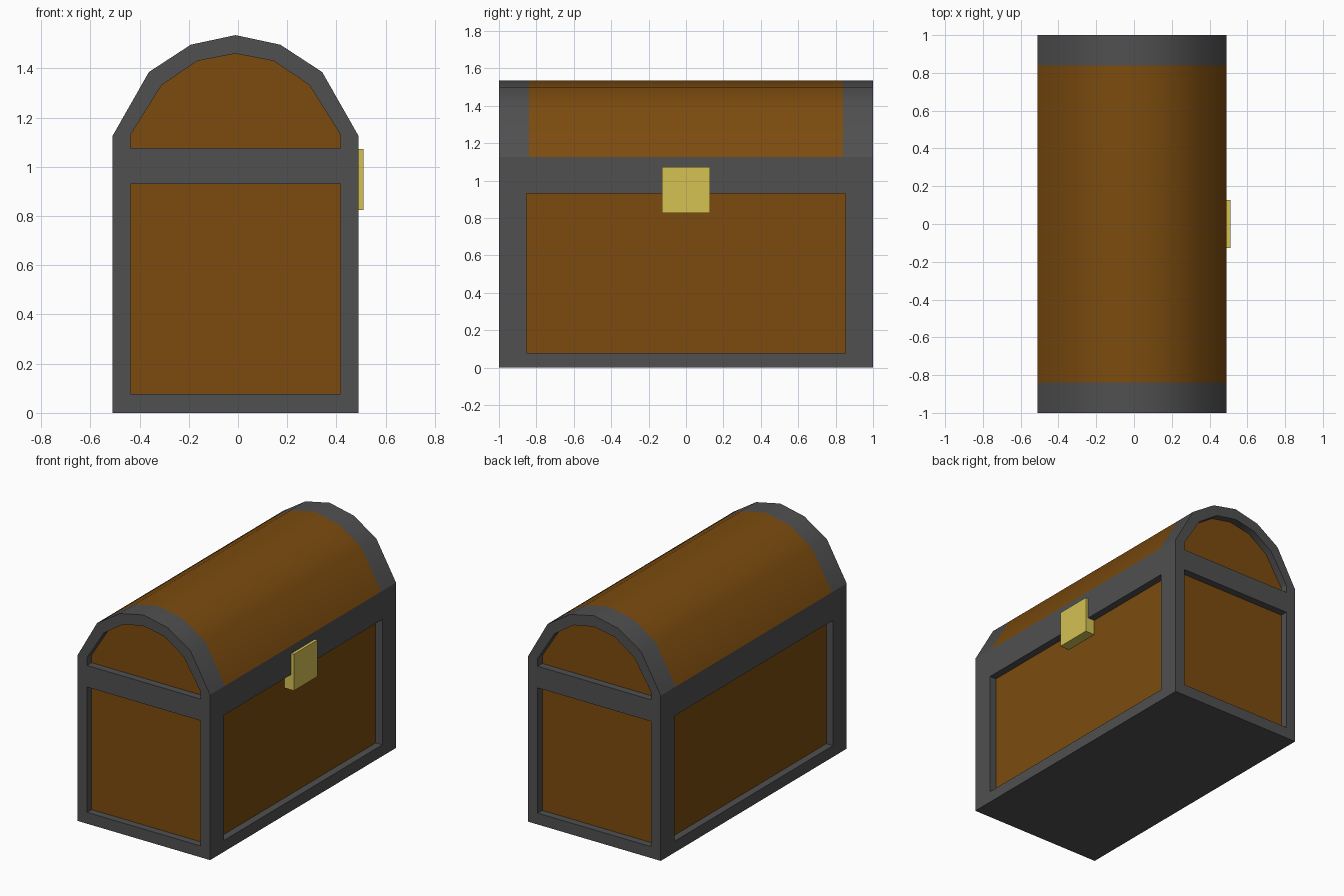
import bpy, bmesh, math

cube = bpy.data.objects.get("Cube")
if cube:
    bpy.data.objects.remove(cube)


def material(name, rgb):
    m = bpy.data.materials.new(name)
    m.use_nodes = True
    m.diffuse_color = (*rgb, 1)
    bsdf = m.node_tree.nodes["Principled BSDF"]
    bsdf.inputs["Base Color"].default_value = (*rgb, 1)
    bsdf.inputs["Roughness"].default_value = 0.8
    return m


MATS = [material("dark iron", (0.08, 0.08, 0.08)),
        material("brown wood", (0.2, 0.071, 0.0045))]
BRASS = material("brass", (0.66, 0.54, 0.087))
IRON, WOOD = 0, 1

CX = -0.01        # centre of the chest body; the lock sticks out on +x
DEPTH = 0.05      # recess of the panels
HALF, LONG = 0.5, 1.0
RAIL, EAVE = 1.0, 1.125


def arch(half):
    """Mirror a half profile (right side up to the ridge) into a full arch."""
    return half + [(-x, z) for x, z in reversed(half[:-1])]


def rect(w, z0, z1):
    return [(-w, z0), (w, z0), (w, z1), (-w, z1)]


def make_object(name, bm, mats):
    bmesh.ops.remove_doubles(bm, verts=bm.verts, dist=0.0005)
    bmesh.ops.recalc_face_normals(bm, faces=bm.faces)
    mesh = bpy.data.meshes.new(name)
    bm.to_mesh(mesh)
    bm.free()
    for m in mats:
        mesh.materials.append(m)
    ob = bpy.data.objects.new(name, mesh)
    bpy.context.collection.objects.link(ob)
    return ob


def face(bm, pts, mat):
    f = bm.faces.new([bm.verts.new(p) for p in pts])
    f.material_index = mat


def recessed_panel(bm, outer, inner, place):
    """Iron frame between two outlines, with a sunken wood panel."""
    rings = [[place(u, z, 0) for u, z in outer],
             [place(u, z, 0) for u, z in inner],
             [place(u, z, DEPTH) for u, z in inner]]
    n = len(outer)
    for a, b in zip(rings, rings[1:]):
        for i in range(n):
            j = (i + 1) % n
            face(bm, (a[i], a[j], b[j], b[i]), IRON)
    face(bm, rings[2], WOOD)


lid_outer = arch([(HALF, RAIL), (HALF, EAVE), (0.352, 1.385), (0.182, 1.496), (0, 1.535)])
lid_inner = arch([(0.427, 1.077), (0.427, 1.13), (0.3, 1.332), (0.155, 1.43), (0, 1.46)])

bm = bmesh.new()
for s in (-1, 1):
    # Ends: square lower panel and arched lid panel
    end = lambda u, z, d: (CX + u, s * (LONG - d), z)
    recessed_panel(bm, rect(HALF, 0, RAIL), rect(0.427, 0.077, 0.93), end)
    recessed_panel(bm, lid_outer, lid_inner, end)
    # Long sides
    side = lambda u, z, d: (CX + s * (HALF - d), u, z)
    recessed_panel(bm, rect(LONG, 0, RAIL), rect(0.853, 0.077, 0.93), side)

# Lid skin: iron bands at both ends, wood between, iron rails under the eaves
bands = [-LONG, -0.84, 0.84, LONG]
for (x0, z0), (x1, z1) in zip(lid_outer, lid_outer[1:]):
    for k in range(3):
        ya, yb = bands[k], bands[k + 1]
        wood = k == 1 and max(z0, z1) > EAVE
        face(bm, ((CX + x0, ya, z0), (CX + x0, yb, z0),
                  (CX + x1, yb, z1), (CX + x1, ya, z1)), WOOD if wood else IRON)

# Bottom
face(bm, [(CX + x, y, 0) for x, y in rect(HALF, -LONG, LONG)], IRON)
chest = make_object("chest", bm, MATS)

# Rounded lid, crisp eaves and frames
bpy.ops.object.select_all(action='DESELECT')
chest.select_set(True)
bpy.context.view_layer.objects.active = chest
bpy.ops.object.shade_smooth_by_angle(angle=math.radians(28.5))

# Lock plate on the +x side
bm = bmesh.new()
bmesh.ops.create_cube(bm, size=1)
bmesh.ops.scale(bm, vec=(0.08, 0.254, 0.248), verts=bm.verts)
bmesh.ops.translate(bm, vec=(0.47, 0, 0.949), verts=bm.verts)
make_object("lock", bm, [BRASS])
